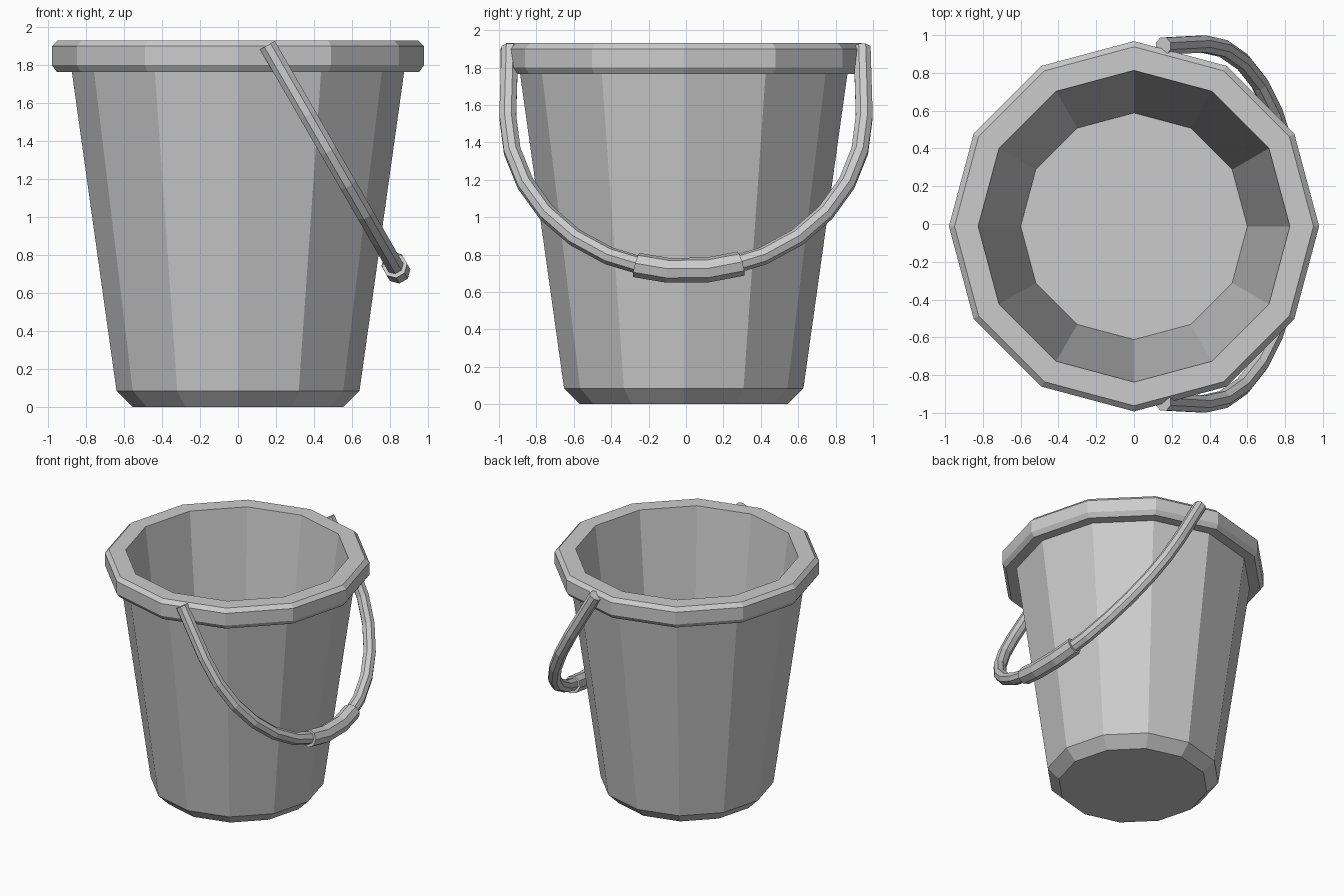
import bpy, bmesh
from math import sin, cos, pi, asin
from mathutils import Vector

if "Cube" in bpy.data.objects:
    bpy.data.objects.remove(bpy.data.objects["Cube"])


def skin(name, rings):
    """Flat-shaded closed skin over a list of equally sized rings."""
    bm = bmesh.new()
    loops = [[bm.verts.new(p) for p in ring] for ring in rings]
    n = len(loops[0])
    for a, b in zip(loops, loops[1:]):
        for i in range(n):
            j = (i + 1) % n
            bm.faces.new((a[i], a[j], b[j], b[i]))
    bm.faces.new(loops[0])
    bm.faces.new(loops[-1])
    bmesh.ops.recalc_face_normals(bm, faces=bm.faces)
    mesh = bpy.data.meshes.new(name)
    bm.to_mesh(mesh)
    bm.free()
    obj = bpy.data.objects.new(name, mesh)
    bpy.context.collection.objects.link(obj)
    return obj


# Bucket: 12-sided lathe, from the underside, over the rim, to the inner floor
SIDES, CENTRE_Y = 12, -0.012
profile = [(0.555, 0), (0.64, 0.085), (0.875, 1.765), (0.955, 1.765),
           (0.98, 1.80), (0.98, 1.90), (0.95, 1.93), (0.825, 1.93), (0.60, 0.09)]
skin("bucket", [[(r * cos(2 * pi * i / SIDES), CENTRE_Y + r * sin(2 * pi * i / SIDES), z)
                 for i in range(SIDES)] for r, z in profile])

# Handle plane: hangs 30 degrees forward of vertical, pivoting at the rim
PIVOT = Vector((0.155, 0, 1.905))
DOWN = Vector((sin(pi / 6), 0, -cos(pi / 6)))
NORMAL = Vector((cos(pi / 6), 0, sin(pi / 6)))
SIDE = Vector((0, 1, 0))
RADIUS, DROP = 0.953, 0.425


def tube(name, stations, radius):
    """Octagonal tube; stations are (y, depth, angle of the outward direction)."""
    rings = []
    for y, d, a in stations:
        out = SIDE * sin(a) + DOWN * cos(a)
        p = PIVOT + SIDE * y + DOWN * d
        rings.append([p + radius * (cos(t) * NORMAL + sin(t) * out)
                      for t in [pi / 8 + k * pi / 4 for k in range(8)]])
    return skin(name, rings)


def on_arc(a):
    return (RADIUS * sin(a), DROP + RADIUS * cos(a), a)


# Handle: short straight ends joined by a half circle
steps = 14
arc = [on_arc(-pi / 2 + pi * i / steps) for i in range(steps + 1)]
tube("handle", [(-0.942, 0, -pi / 2)] + arc + [(0.942, 0, pi / 2)], 0.0487)

# Grip: thicker sleeve around the lowest part of the handle
grip_angles = [asin(y / RADIUS) for y in (-0.265, -0.1, 0.115, 0.293)]
tube("grip", [on_arc(a) for a in grip_angles], 0.067)
